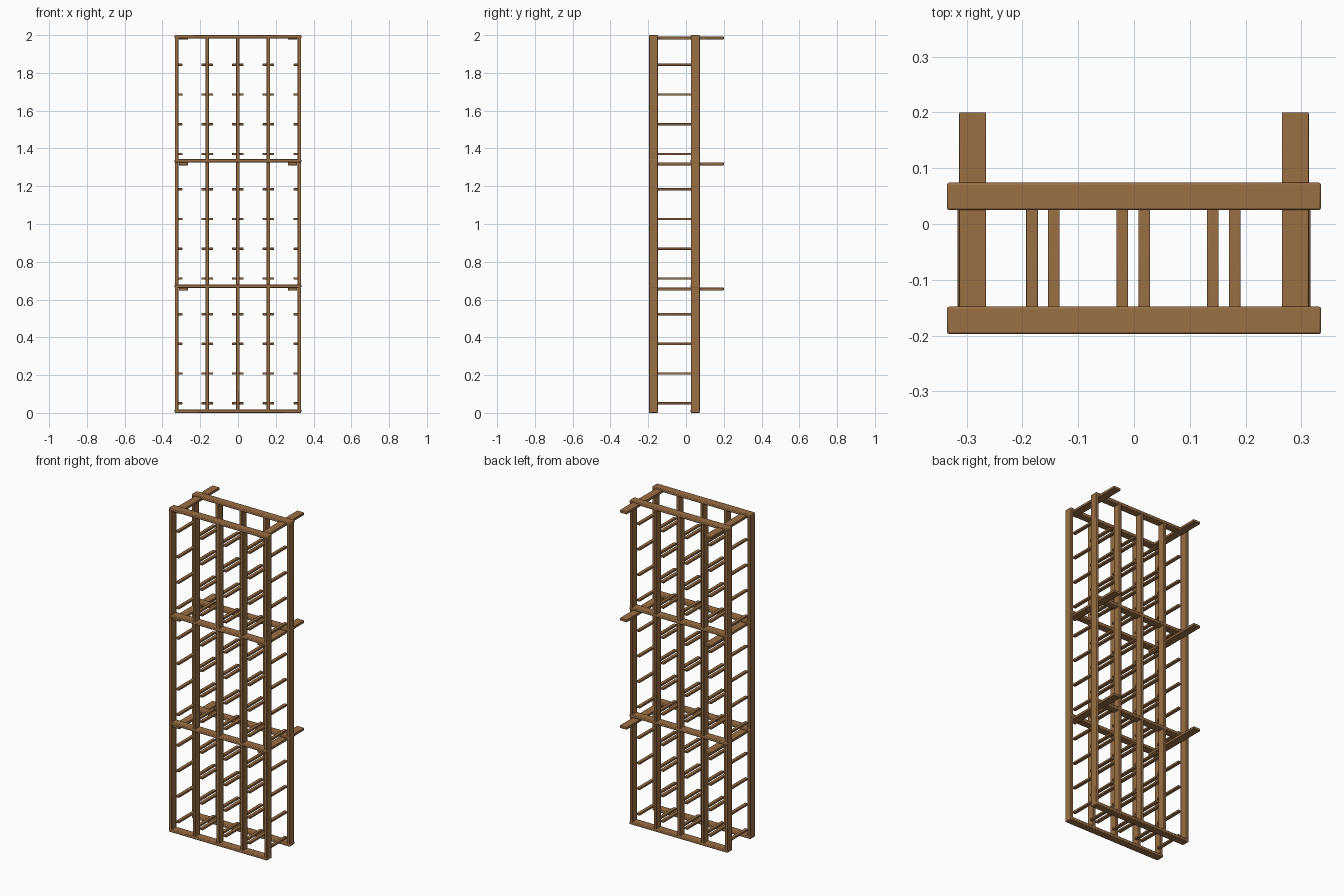
import bpy

if "Cube" in bpy.data.objects:
    bpy.data.objects.remove(bpy.data.objects["Cube"])

wood = bpy.data.materials.new("warm_brown_wood")
wood.diffuse_color = (0.33, 0.16, 0.056, 1)
wood.use_nodes = True
wood.node_tree.nodes["Principled BSDF"].inputs["Base Color"].default_value = wood.diffuse_color


def bar(name, x, y, z, bevel=0.003):
    """Softly rounded bar spanning the given (min, max) ranges."""
    spans = (x, y, z)
    bpy.ops.mesh.primitive_cube_add(size=1, location=[(a + b) / 2 for a, b in spans])
    ob = bpy.context.object
    ob.name = name
    ob.scale = [b - a for a, b in spans]
    bpy.ops.object.transform_apply(location=False, rotation=False, scale=True)
    mod = ob.modifiers.new("rounded_edges", "BEVEL")
    mod.width = bevel
    mod.segments = 2
    ob.data.materials.append(wood)
    bpy.ops.object.shade_smooth_by_angle()
    return ob


FRAMES = {"front": (-0.197, -0.148), "back": (0.025, 0.074)}
POSTS = [-0.325, -0.163, -0.001, 0.161, 0.325]
HALF = 0.0093
RAILS = [(0.0, 0.018), (0.662, 0.680), (1.325, 1.343), (1.982, 2.0)]

# front and back ladder frames: uprights and cross rails
for side, y in FRAMES.items():
    for px in POSTS:
        bar(side + "_post", (px - HALF, px + HALF), (y[0] + 0.001, y[1] - 0.001), (0.001, 1.999))
    for z in RAILS:
        bar(side + "_rail", (-0.335, 0.335), y, z, 0.004)

# bottle support slats on both inner sides of every post pair
for base in (0.051, 0.712, 1.371):
    for k in range(4):
        z = base + 0.1573 * k
        for i, px in enumerate(POSTS):
            for s in (-1, 1):
                if (i == 0 and s < 0) or (i == 4 and s > 0):
                    continue
                a, b = sorted((px + s * HALF, px + s * 0.030))
                bar("support_slat", (a, b), (-0.155, 0.031), (z - 0.006, z + 0.006), 0.002)

# wall braces running under the rails and out of the back
for z in (0.662, 1.325, 1.991):
    for s in (-1, 1):
        a, b = sorted((s * 0.265, s * 0.313))
        bar("wall_brace", (a, b), (-0.192, 0.2), (z - 0.014, z + 0.001), 0.002)
